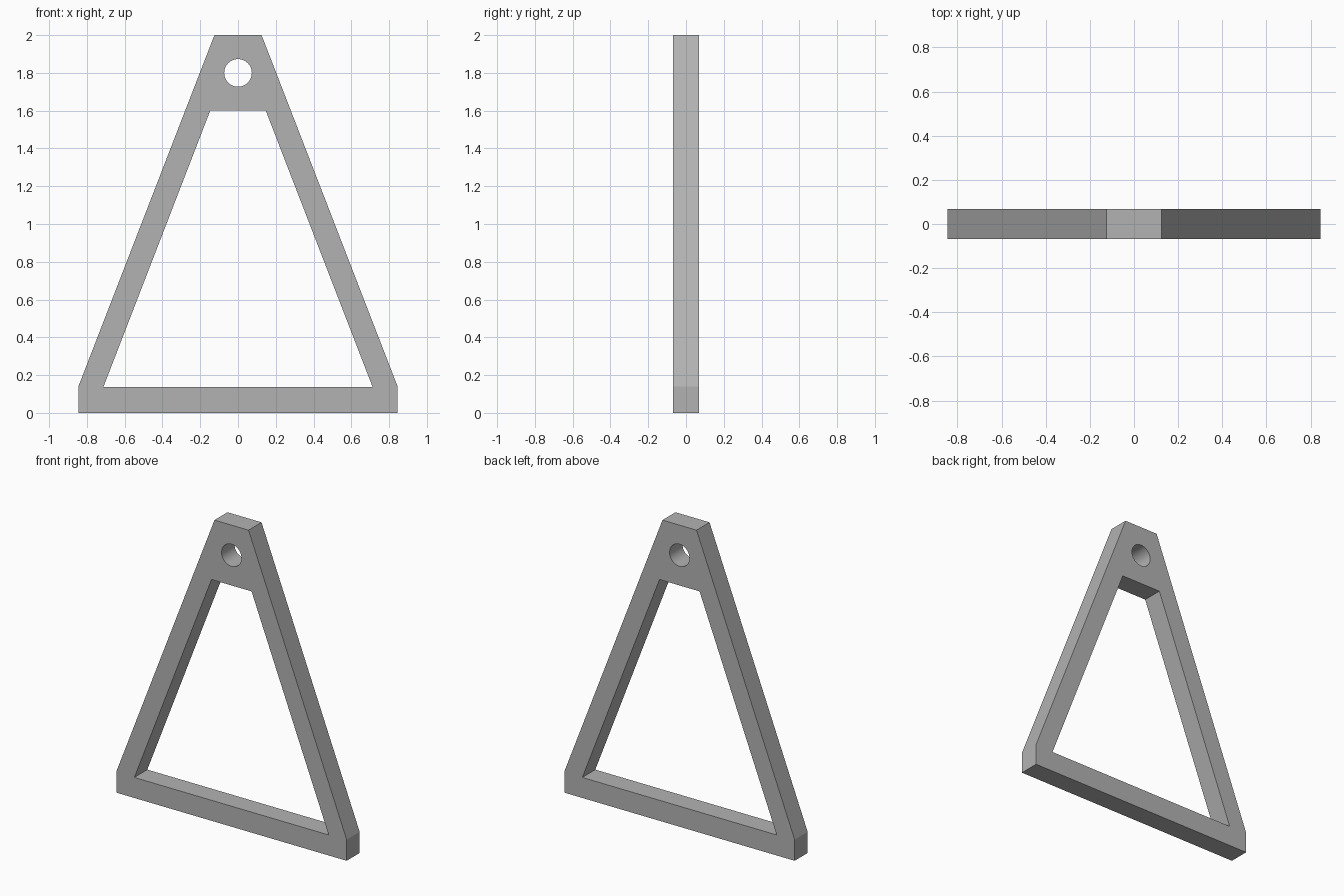
import bpy
import bmesh
import math

cube = bpy.data.objects.get("Cube")
if cube:
    bpy.data.objects.remove(cube, do_unlink=True)

HALF_DEPTH = 0.068

# Grey metal
metal = bpy.data.materials.new("grey metal")
metal.use_nodes = True
grey = (0.45, 0.45, 0.45, 1)
metal.diffuse_color = grey
metal.node_tree.nodes["Principled BSDF"].inputs["Base Color"].default_value = grey


def mirrored(half):
    """Close a right-hand profile, listed bottom to top, across x = 0."""
    return half + [(-x, z) for x, z in reversed(half)]


# Frame outline, triangular opening and round hanging hole
outline = mirrored([(0.845, 0), (0.845, 0.14), (0.125, 2)])
opening = mirrored([(0.713, 0.136), (0.147, 1.6)])
SIDES = 48
hole = [(0.073 * math.cos(i * math.tau / SIDES),
         1.8 + 0.073 * math.sin(i * math.tau / SIDES)) for i in range(SIDES)]

# Fill the flat profile, then extrude it through the thickness
bm = bmesh.new()
for loop in (outline, opening, hole):
    verts = [bm.verts.new((x, -HALF_DEPTH, z)) for x, z in loop]
    for a, b in zip(verts, verts[1:] + verts[:1]):
        bm.edges.new((a, b))
bmesh.ops.triangle_fill(bm, use_beauty=True, edges=bm.edges[:], normal=(0, -1, 0))
result = bmesh.ops.extrude_face_region(bm, geom=bm.faces[:], use_keep_orig=True)
moved = [g for g in result["geom"] if isinstance(g, bmesh.types.BMVert)]
bmesh.ops.translate(bm, verts=moved, vec=(0, 2 * HALF_DEPTH, 0))
bmesh.ops.recalc_face_normals(bm, faces=bm.faces[:])

mesh = bpy.data.meshes.new("triangular_frame")
bm.to_mesh(mesh)
bm.free()
mesh.materials.append(metal)
frame = bpy.data.objects.new("triangular_frame", mesh)
bpy.context.collection.objects.link(frame)

# Smooth only the wall of the round hole
bpy.ops.object.select_all(action="DESELECT")
frame.select_set(True)
bpy.context.view_layer.objects.active = frame
bpy.ops.object.shade_smooth_by_angle(angle=math.radians(15))
